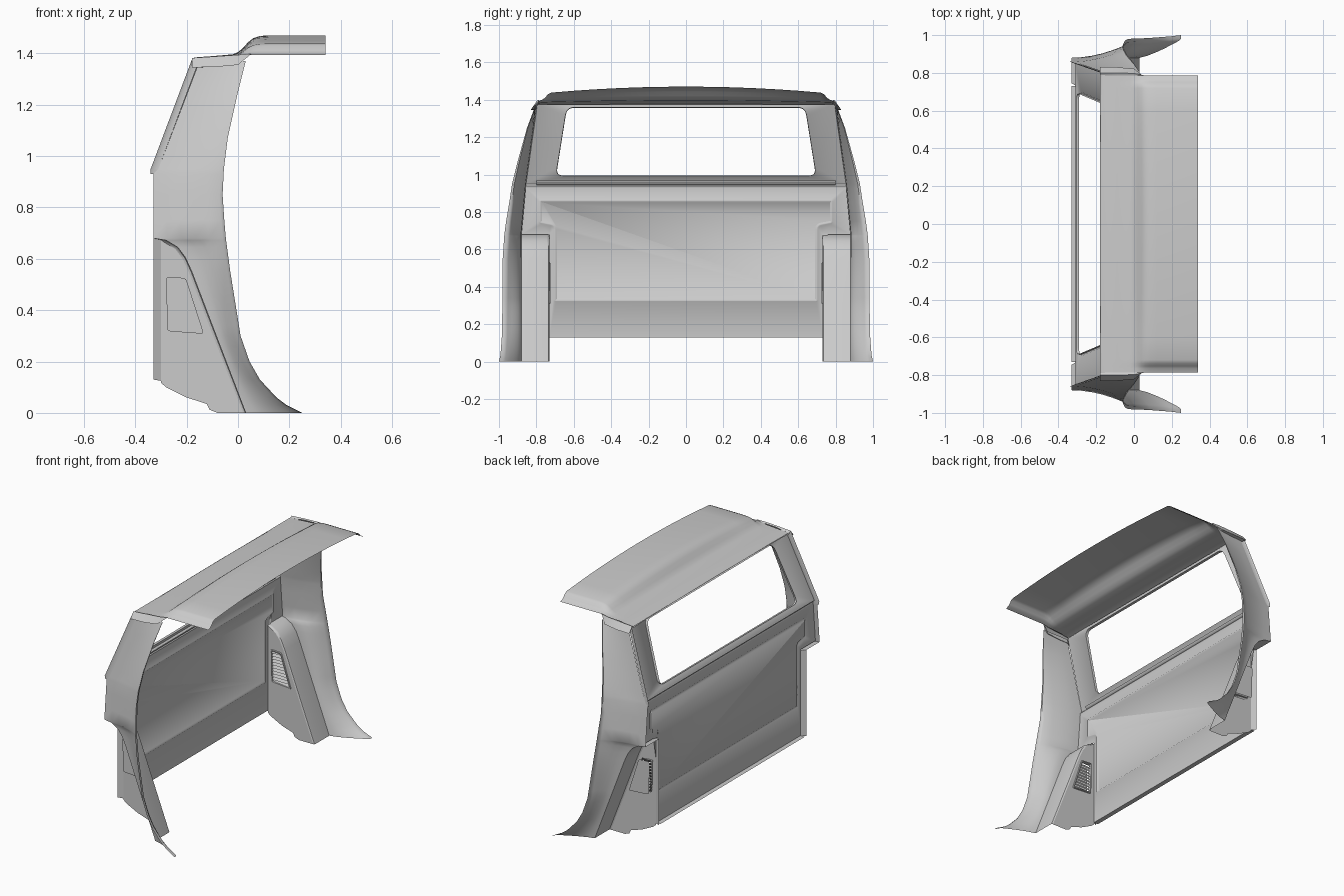
import bpy, bmesh, math
from mathutils import Vector

if "Cube" in bpy.data.objects:
    bpy.data.objects.remove(bpy.data.objects["Cube"])


def finish(name, bm, mirror=False, angle=32):
    bmesh.ops.remove_doubles(bm, verts=bm.verts[:], dist=0.0003)
    bmesh.ops.recalc_face_normals(bm, faces=bm.faces[:])
    me = bpy.data.meshes.new(name)
    bm.to_mesh(me)
    bm.free()
    me.shade_smooth()
    me.set_sharp_from_angle(angle=math.radians(angle))
    ob = bpy.data.objects.new(name, me)
    bpy.context.collection.objects.link(ob)
    if mirror:
        m = ob.modifiers.new("mirror", 'MIRROR')
        m.use_axis = (False, True, False)
    return ob


def loft(name, rows, mirror=False, angle=32):
    bm = bmesh.new()
    g = [[bm.verts.new(p) for p in r] for r in rows]
    for a, b in zip(g, g[1:]):
        for i in range(len(a) - 1):
            bm.faces.new((a[i], a[i + 1], b[i + 1], b[i]))
    return finish(name, bm, mirror, angle)


def sheet(name, outer, rings, cap=False, mirror=False, angle=55):
    """Flat plate with a hole; the hole edge continues through the rings."""
    bm = bmesh.new()
    loops = [[bm.verts.new(p) for p in lp] for lp in [outer] + rings]
    edges = []
    for lp in loops[:2]:
        edges += [bm.edges.new((lp[i - 1], lp[i])) for i in range(len(lp))]
    bmesh.ops.triangle_fill(bm, use_beauty=True, edges=edges)
    for a, b in zip(loops[1:], loops[2:]):
        for i in range(len(a)):
            bm.faces.new((a[i - 1], a[i], b[i], b[i - 1]))
    if cap:
        bm.faces.new(loops[-1])
    return finish(name, bm, mirror, angle)


def sym(half):
    return half + [(-y, z) for y, z in reversed(half)]


def rounded(pts, r, n=4):
    out = []
    for i, p in enumerate(pts):
        p = Vector(p)
        a, b = Vector(pts[i - 1]), Vector(pts[(i + 1) % len(pts)])
        a, b = p + (a - p).normalized() * r, p + (b - p).normalized() * r
        for k in range(n + 1):
            t = k / n
            out.append(tuple(a * (1 - t) ** 2 + p * 2 * t * (1 - t) + b * t * t))
    return out


def inset(pts, d):
    out = []
    for i, p in enumerate(pts):
        a = (Vector(p) - Vector(pts[i - 1])).normalized()
        b = (Vector(pts[(i + 1) % len(pts)]) - Vector(p)).normalized()
        na, nb = Vector((-a.y, a.x)), Vector((-b.y, b.x))
        out.append(tuple(Vector(p) + (na + nb) * d / (1 + na.dot(nb))))
    return out


def interp(table, z):
    for a, b in zip(table, table[1:]):
        if z <= b[0]:
            t = (z - a[0]) / (b[0] - a[0])
            return [a[k] + (b[k] - a[k]) * t for k in (1, 2)]
    return table[-1][1:]


# Rear wall panel with raised bead, set forward of the rear flanges
XW, XB = -.30, -.33
wall = sym([(.73, .13), (.73, .68), (.88, .68), (.857, .93)])
bead = rounded(sym([(.71, .315), (.71, .72), (.79, .735), (.79, .87)]), .014, 3)
sheet("rear_wall", [(XW, y, z) for y, z in wall],
      [[(XW + dx, y, z) for y, z in inset(bead, d)]
       for d, dx in ((0, 0), (.007, .005), (.013, .005), (.020, 0))], cap=True)
loft("wall_bottom_flange", [[(x, s * .73, z) for s in (-1, 1)]
                            for x, z in ((XW, .145), (XW, .13), (XB, .13))])
loft("wall_side_flange", [[(x, .88, .68), (x, .857, .93)] for x in (XW, XB)], True)

# Rolled ridge under the window
loft("waist_ridge", [[(x, s * y, z) for s in (-1, 1)] for x, y, z in
     ((XW, .857, .93), (-.298, .857, .938), (-.304, .856, .945), (-.31, .855, .95))])
loft("waist_bead", [[(x, s * .80, z) for s in (-1, 1)] for x, z in
     ((-.304, .945), (-.295, .95), (-.292, .96), (-.303, .968))], False, 60)


# Sloped window frame
def slope(y, z, d=.03):
    return (-.34 + (z - .95) * .16 / .425 + d, y, z)


frame = sym([(.855, .95), (.795, 1.375)])
hole = rounded(sym([(.706, .985), (.645, 1.367)]), .05, 6)
sheet("window_frame", [slope(*p) for p in frame],
      [[slope(y, z, .03 + dx) for y, z in inset(hole, d)]
       for d, dx in ((0, 0), (.003, .003), (.008, .003), (.010, -.012))])
# Flange standing back along the frame sides
loft("window_frame_side_flange",
     [[(XW, .857, .93), (XB, .857, .93), (-.34, .858, .93)],
      [slope(.855, .95), slope(.855, .95, .01), slope(.862, .95, 0)],
      [slope(.795, 1.375), slope(.799, 1.375, .01), slope(.805, 1.375, 0)]], True)

# Side pillar: back and front edges given by height
curve = [(XB, .68), (-.28, .672), (-.235, .645), (-.205, .605), (-.18, .55), (-.10, .34), (.03, 0)]
back = [(z, x, .88) for x, z in reversed(curve)] + [
    (.93, XB, .857), (.95, -.31, .855), (1.37, -.15, .80)]
front = [(0, .25, 1), (.03, .19, .993), (.06, .15, .99), (.13, .085, .985), (.2, .045, .983),
         (.3, .01, .982), (.55, -.03, .98), (.7, -.05, .97), (.85, -.06, .945), (.95, -.055, .93),
         (1.07, -.04, .90), (1.25, 0, .85), (1.37, .03, .805)]
rows = []
for z in sorted({0, .015, .03, .045, .06, .09, .13, .165, .2, .26, .3, .34, .45, .55, .605, .645,
                 .672, .68, .75, .85, .93, .95, 1.0, 1.07, 1.16, 1.25, 1.31, 1.37}):
    (xb, yb), (xf, yf) = interp(back, z), interp(front, z)
    up = max(0, z - .7) / .67
    lip, power = .03 - .027 * up, 1.9 - .6 * up - max(0, .6 - z)
    xi, yi = xf - .012, yf - lip
    rows.append([(xb + (xi - xb) * t, yb + (yi - yb) * t ** power, z)
                 for t in (0, .2, .4, .6, .8, 1)] + [(xf, yf - lip * .6, z), (xf, yf, z)])
loft("side_pillar", rows, True, 50)

# Lower inner box: wrapped edge, inner face with vent opening, back flange
inner = [(max(XW, x - .010), max(0, z - .006)) for x, z in curve]
mid = [((a + c) / 2 + .003, (b + d) / 2 + .001 * (d > 0)) for (a, b), (c, d) in zip(inner, curve)]
loft("pillar_box_edge", [[(x, y, z) for x, z in c] for c, y in
     ((curve, .88), (curve, .745), (mid, .734), (inner, .73))], True, 50)
bottom = [(-.08, 0), (-.11, .012), (-.122, .035), (-.20, .06), (-.28, .10), (XW, .117)]
vent = rounded([(-.28, .53), (-.275, .318), (-.133, .308), (-.203, .525)], .012, 3)
sheet("pillar_box_face", [(x, .73, z) for x, z in inner + bottom],
      [[(x, y, z) for x, z in inset(vent, d)]
       for d, y in ((0, .73), (.002, .724), (.008, .724), (.010, .742))], mirror=True)
loft("pillar_box_back_flange", [[(XW, .73, .125), (XW, .73, .675)],
                                [(XB, .745, .13), (XB, .745, .68)]], True)

# Vent louvres with a closing plate behind them
bm = bmesh.new()
for i in range(11):
    z, z1 = .318 + i * .0188, min(.340 + i * .0188, .525)
    x0, x1 = [-.143 - .068 * (v - .31) / .217 for v in (z, z1)]
    q = [(-.271, .729, z), (x0, .729, z), (x1, .744, z1), (-.271, .744, z1)]
    bm.faces.new([bm.verts.new(p) for p in q])
bm.faces.new([bm.verts.new((x, .768, z)) for x, z in vent])
finish("vent_louvres", bm, True)

# Roof: crowned section with a step up behind the rear header
prof = [(-.18, 1.378, 0), (-.17, 1.384, 0), (-.09, 1.390, 0), (-.02, 1.394, .03), (0, 1.396, .12),
        (.02, 1.396, .35), (.04, 1.396, .65), (.06, 1.396, .86), (.085, 1.396, .97),
        (.12, 1.396, 1), (.34, 1.396, 1)]
edge = [(.738, 1.430), (.752, 1.412), (.765, 1.402), (.785, 1.394)]
ys = [.12 * i for i in range(7)] + [y for y, z in edge]
rows = []
for y in [-v for v in reversed(ys[1:])] + ys:
    a = abs(y)
    top = dict(edge).get(a, 1.47 - .032 * (a / .72) ** 2)
    drop = .010 * (a / .78) ** 2
    rows.append([(x, y, (b - drop * (1 - t)) * (1 - t) + top * t) for x, b, t in prof])
loft("roof_panel", rows, False, 40)
# Header turned down from the roof edge to the window frame
loft("rear_header", [[(x, s * .79, z) for s in (-1, 1)] for x, z in
                     ((-.18, 1.376), (-.165, 1.372), (-.15, 1.374))])

# Roof corner drip rails
loft("roof_corner_rail", [[(x, y, z) for x, y, z in r] for r in (
    [(-.18, .785, 1.368), (-.09, .785, 1.385), (0, .785, 1.388), (.05, .785, 1.395)],
    [(-.18, .80, 1.382), (-.09, .80, 1.388), (0, .797, 1.394), (.05, .788, 1.398)],
    [(-.18, .83, 1.345), (-.09, .83, 1.347), (0, .822, 1.355), (.04, .79, 1.388)],
    [(-.17, .80, 1.345), (-.09, .80, 1.347), (0, .80, 1.355), (.035, .786, 1.385)])], True)
